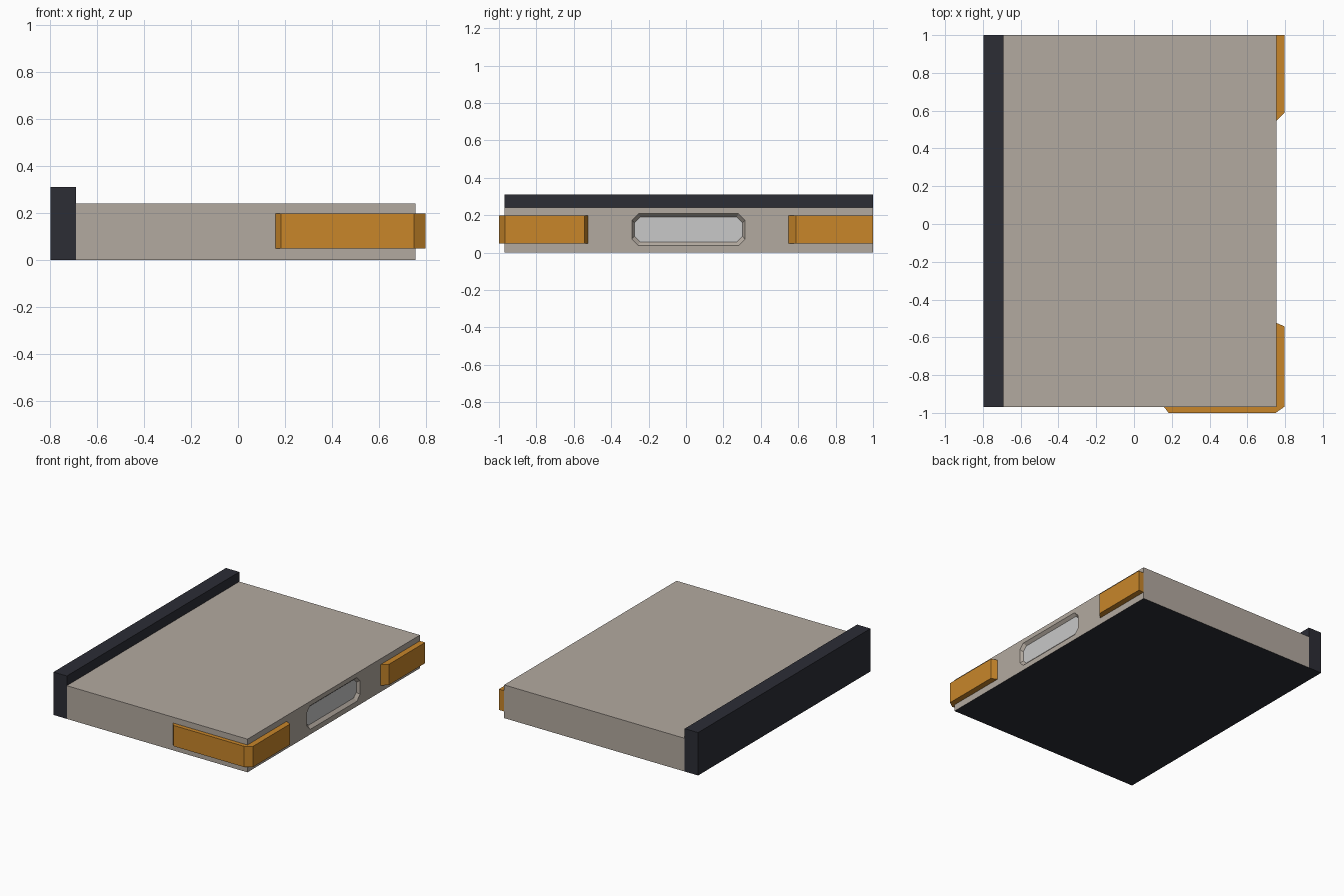
import bpy, bmesh

if "Cube" in bpy.data.objects:
    bpy.data.objects.remove(bpy.data.objects["Cube"])


def material(name, rgb):
    m = bpy.data.materials.new(name)
    m.diffuse_color = (*rgb, 1)
    m.use_nodes = True
    m.node_tree.nodes["Principled BSDF"].inputs["Base Color"].default_value = m.diffuse_color
    return m


STONE = material("warm grey", (0.45, 0.40, 0.35))
DARK = material("dark slate", (0.025, 0.026, 0.036))
ORANGE = material("orange", (0.578, 0.238, 0.023))
PANEL = material("light grey", (0.578, 0.578, 0.578))


def finish(name, bm, mats):
    bmesh.ops.recalc_face_normals(bm, faces=bm.faces)
    me = bpy.data.meshes.new(name)
    bm.to_mesh(me)
    bm.free()
    for m in mats:
        me.materials.append(m)
    ob = bpy.data.objects.new(name, me)
    bpy.context.collection.objects.link(ob)
    return ob


def prism(name, outline, z0, z1, mat):
    """Extrude an xy outline from z0 to z1."""
    bm = bmesh.new()
    lo = [bm.verts.new((x, y, z0)) for x, y in outline]
    hi = [bm.verts.new((x, y, z1)) for x, y in outline]
    bm.faces.new(lo[::-1])
    bm.faces.new(hi)
    n = len(lo)
    for i in range(n):
        j = (i + 1) % n
        bm.faces.new((lo[i], lo[j], hi[j], hi[i]))
    return finish(name, bm, [mat])


def octagon(y0, y1, z0, z1, c):
    """Rectangle with cut corners, two points per corner."""
    return [(y0, z0 + c), (y0 + c, z0), (y1 - c, z0), (y1, z0 + c),
            (y1, z1 - c), (y1 - c, z1), (y0 + c, z1), (y0, z1 - c)]


# Slab body with a recessed panel in its right wall
XL, XR, Y0, Y1, H = -0.69, 0.755, -0.97, 1.0, 0.24
bm = bmesh.new()
corners = [(Y0, 0), (Y1, 0), (Y1, H), (Y0, H)]
left = [bm.verts.new((XL, y, z)) for y, z in corners]
right = [bm.verts.new((XR, y, z)) for y, z in corners]
rim = [bm.verts.new((XR, y, z)) for y, z in octagon(-0.29, 0.315, 0.037, 0.208, 0.035)]
floor = [bm.verts.new((XR - 0.02, y, z)) for y, z in octagon(-0.276, 0.302, 0.058, 0.19, 0.03)]
bm.faces.new(left)
for i in range(4):
    j = (i + 1) % 4
    side = bm.faces.new((left[i], left[j], right[j], right[i]))
    if i == 0:
        side.material_index = 1          # dark underside
    bm.faces.new((right[i], rim[2 * i], rim[2 * i + 1]))
    bm.faces.new((right[i], right[j], rim[(2 * i + 2) % 8], rim[2 * i + 1]))
for i in range(8):
    j = (i + 1) % 8
    bm.faces.new((rim[i], rim[j], floor[j], floor[i]))
bm.faces.new(floor).material_index = 2   # light panel
finish("slab_body", bm, [STONE, DARK, PANEL])

# Raised dark bar along the left edge
prism("edge_bar", [(-0.797, Y0), (XL, Y0), (XL, Y1), (-0.797, Y1)], 0, 0.31, DARK)

# Orange bumpers: one wraps the front right corner, one sits at the back right
prism("corner_bumper",
      [(0.16, Y0), (0.183, -1), (0.75, -1), (0.797, -0.967),
       (0.797, -0.542), (XR, -0.524), (XR, Y0)], 0.048, 0.198, ORANGE)
prism("rear_bumper",
      [(XR, 0.547), (0.797, 0.588), (0.797, Y1), (XR, Y1)], 0.048, 0.198, ORANGE)
